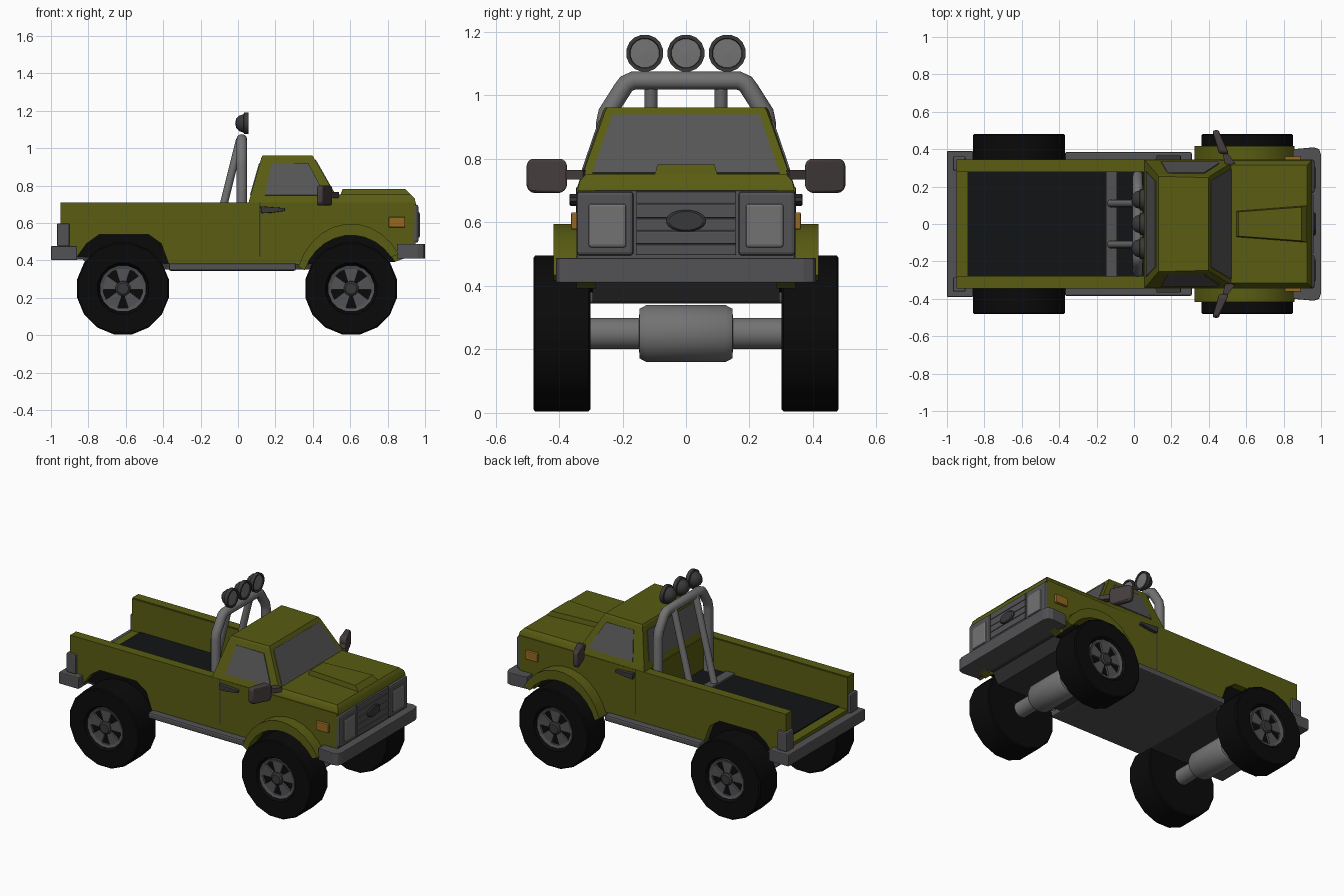
import bpy, bmesh
from math import sin, cos, pi, radians
from mathutils import Vector

if "Cube" in bpy.data.objects:
    bpy.data.objects.remove(bpy.data.objects["Cube"])


def mat(name, *rgb):
    m = bpy.data.materials.new(name)
    m.diffuse_color = (*rgb, 1)
    m.use_nodes = True
    m.node_tree.nodes["Principled BSDF"].inputs["Base Color"].default_value = m.diffuse_color
    return m


OLIVE = mat("olive_paint", 0.1, 0.108, 0.006)
BLACK = mat("black_rubber", 0.003, 0.003, 0.003)
FLOOR = mat("dark_liner", 0.006, 0.007, 0.008)
GREY = mat("grey_trim", 0.085, 0.085, 0.09)
DARK = mat("dark_grey_trim", 0.04, 0.04, 0.042)
STEEL = mat("steel", 0.17, 0.17, 0.17)
GLASS = mat("grey_glass", 0.09, 0.09, 0.092)
BROWN = mat("mirror_plastic", 0.06, 0.047, 0.047)
AMBER = mat("amber", 0.3, 0.14, 0.015)


def finish(name, bm, m, mirror=False, bevel=0, smooth=False):
    bmesh.ops.remove_doubles(bm, verts=bm.verts, dist=1e-5)
    bmesh.ops.recalc_face_normals(bm, faces=bm.faces)
    me = bpy.data.meshes.new(name)
    bm.to_mesh(me)
    bm.free()
    ob = bpy.data.objects.new(name, me)
    bpy.context.collection.objects.link(ob)
    me.materials.append(m)
    if bevel:
        b = ob.modifiers.new("bevel", 'BEVEL')
        b.width, b.segments = bevel, 2
    if mirror:
        ob.modifiers.new("mirror", 'MIRROR').use_axis = (False, True, False)
    if smooth:
        bpy.context.view_layer.objects.active = ob
        ob.select_set(True)
        bpy.ops.object.shade_smooth_by_angle(angle=radians(40))
        ob.select_set(False)
    return ob


def loft(name, rings, m, caps=True, **kw):
    """Skin rings of equal point counts, capping both ends."""
    bm = bmesh.new()
    vs = [[bm.verts.new(p) for p in r] for r in rings]
    n = len(vs[0])
    for a, b in zip(vs, vs[1:]):
        for i in range(n):
            bm.faces.new((a[i], a[(i + 1) % n], b[(i + 1) % n], b[i]))
    if caps:
        bm.faces.new(vs[0])
        bm.faces.new(vs[-1])
    return finish(name, bm, m, **kw)


def prism(name, pts, axis, lo, hi, m, **kw):
    at = {'x': lambda p, h: (h, *p), 'y': lambda p, h: (p[0], h, p[1]), 'z': lambda p, h: (*p, h)}[axis]
    return loft(name, [[at(p, h) for p in pts] for h in (lo, hi)], m, **kw)


def box(name, x, y, z, m, **kw):
    return prism(name, [(x[0], y[0]), (x[1], y[0]), (x[1], y[1]), (x[0], y[1])], 'z', *z, m, **kw)


def lathe(name, prof, c, axis, m, seg=16, squash=1, **kw):
    """Revolve (radius, height) pairs about an axis through c."""
    rings = []
    for r, h in prof:
        ring = []
        for i in range(seg):
            a = 2 * pi * (i + 0.5) / seg
            u, v = max(r, 1e-7) * cos(a), max(r, 1e-7) * sin(a) * squash
            ring.append(Vector(c) + Vector((u, h, v) if axis == 'y' else (h, u, v)))
        rings.append(ring)
    return loft(name, rings, m, caps=False, **kw)


def tube(name, pts, r, mirror=False):
    cu = bpy.data.curves.new(name, 'CURVE')
    cu.dimensions, cu.bevel_depth, cu.bevel_resolution = '3D', r, 4
    cu.use_fill_caps = True
    s = cu.splines.new('POLY')
    s.points.add(len(pts) - 1)
    for p, q in zip(s.points, pts):
        p.co = (*q, 1)
    tmp = bpy.data.objects.new(name + "_path", cu)
    bm = bmesh.new()
    bm.from_mesh(tmp.to_mesh())
    bpy.data.objects.remove(tmp)
    return finish(name, bm, STEEL, mirror=mirror, smooth=True)


def glass(name, pts, **kw):
    bm = bmesh.new()
    bm.faces.new([bm.verts.new(p) for p in pts])
    ob = finish(name, bm, GLASS, **kw)
    s = ob.modifiers.new("thickness", 'SOLIDIFY')
    s.thickness, s.offset = 0.006, 0


def arc(cx, cz, rx, rz, a0, a1, n=10):
    return [(cx + rx * cos(radians(a0 + (a1 - a0) * i / n)),
             cz + rz * sin(radians(a0 + (a1 - a0) * i / n))) for i in range(n + 1)]


# Body sides with wheel arch cutouts
FX, RX, WZ = 0.605, -0.615, 0.25
rear_arch = [(-0.86, 0.42), (-0.81, 0.49), (-0.74, 0.54), (-0.48, 0.54), (-0.41, 0.49), (-0.37, 0.38)]
front_arch = arc(FX, 0.25, 0.27, 0.285, 153, 30)
side = [(-0.95, 0.71), (-0.95, 0.42)] + rear_arch + front_arch + [(0.94, 0.43), (0.945, 0.71)]
prism("body_side", side, 'y', 0.285, 0.345, OLIVE, mirror=True)
box("bed_wall_inner", (-0.95, 0.06), (0.28, 0.287), (0.49, 0.705), OLIVE, mirror=True)
prism("rear_wheel_liner", rear_arch, 'y', 0.288, 0.3, BLACK, mirror=True)
prism("front_wheel_liner", front_arch, 'y', 0.288, 0.304, BLACK, mirror=True)
box("bed_base", (-0.95, 0.06), (-0.287, 0.287), (0.41, 0.5), OLIVE)
box("bed_floor", (-0.89, 0.06), (-0.279, 0.279), (0.495, 0.507), FLOOR)
box("body_core", (0.05, 0.93), (-0.3, 0.3), (0.54, 0.71), OLIVE)
box("engine_bay", (0.05, 0.93), (-0.287, 0.287), (0.42, 0.55), OLIVE)
prism("chassis", [(-0.95, 0.41), (-0.83, 0.405), (-0.77, 0.352), (0.78, 0.35), (0.83, 0.41), (0.96, 0.413),
                  (0.96, 0.46), (-0.95, 0.46)], 'y', -0.295, 0.295, DARK)
box("rocker_step", (-0.37, 0.31), (-0.385, 0.385), (0.345, 0.385), GREY, bevel=0.01)
prism("front_fender", arc(FX, 0.25, 0.30, 0.347, 160, 32) + arc(FX, 0.25, 0.265, 0.285, 36, 160),
      'y', 0.335, 0.418, OLIVE, mirror=True, smooth=True)


# Hood, scoop and cab
def rect(x0, x1, y0, y1, z):
    return [(x0, -y0, z), (x1, -y1, z), (x1, y1, z), (x0, y0, z)]


loft("hood", [rect(0.5, 0.952, 0.342, 0.342, 0.7), rect(0.515, 0.945, 0.335, 0.335, 0.73),
              rect(0.515, 0.925, 0.315, 0.315, 0.752)], OLIVE, smooth=True)
loft("hood_scoop", [rect(0.545, 0.93, 0.07, 0.1, 0.745), rect(0.56, 0.895, 0.065, 0.09, 0.782)], OLIVE)
loft("cab", [rect(0.055, 0.545, 0.345, 0.342, 0.705), rect(0.125, 0.405, 0.262, 0.255, 0.95),
             rect(0.132, 0.398, 0.255, 0.248, 0.962)], OLIVE)


def cab_y(z):
    return 0.345 - (z - 0.705) * 0.342 + 0.001


glass("side_window", [(x, cab_y(z), z) for x, z in [(0.145, 0.748), (0.18, 0.92), (0.375, 0.92), (0.455, 0.77),
                                                   (0.45, 0.748)]], mirror=True)
glass("windscreen", [(0.546 - (z - 0.705) * 0.571, y, z) for y, z in
                     [(-0.295, 0.755), (0.295, 0.755), (0.232, 0.938), (-0.232, 0.938)]])
glass("rear_window", [(0.054 + (z - 0.705) * 0.286, y, z) for y, z in
                      [(-0.28, 0.75), (0.28, 0.75), (0.23, 0.92), (-0.23, 0.92)]])
box("door_seam", (0.113, 0.119), (0.34, 0.3465), (0.42, 0.71), DARK, mirror=True)
prism("door_handle", [(0.12, 0.69), (0.125, 0.652), (0.18, 0.655), (0.25, 0.665), (0.25, 0.68)],
      'y', 0.34, 0.367, DARK, mirror=True, bevel=0.004)

# Door mirrors: rounded heads swept back from the arm
head = [(0.505, 0.375), (0.455, 0.375), (0.42, 0.5), (0.452, 0.503)]
loft("mirror_head", [[(x, y + (0.44 - y) * s, z) for x, y in head] for z, s in
                     [(0.693, 0.25), (0.71, 0), (0.785, 0), (0.8, 0.2)]], BROWN, mirror=True, bevel=0.008, smooth=True)
prism("mirror_arm", [(0.47, 0.39), (0.5, 0.38), (0.54, 0.325), (0.49, 0.31)], 'z', 0.735, 0.765, BROWN, mirror=True)

# Front panel, lamps and bumpers
box("front_panel", (0.9, 0.95), (-0.343, 0.343), (0.48, 0.7), GREY, bevel=0.006)
for i, (z0, z1) in enumerate([(0.497, 0.53), (0.532, 0.572), (0.574, 0.612), (0.614, 0.657), (0.659, 0.697)]):
    box(f"grille_bar_{i}", (0.94, 0.96), (-0.158, 0.158), (z0, z1), GREY, bevel=0.003)
lathe("grille_oval", [(0, 0.95), (0.063, 0.95), (0.063, 0.966), (0.054, 0.972), (0, 0.972)], (0, 0, 0.605), 'x',
      DARK, seg=20, squash=0.55)
box("headlamp_frame", (0.93, 0.965), (0.165, 0.345), (0.495, 0.698), GREY, mirror=True, bevel=0.012)
box("headlamp_glass", (0.95, 0.972), (0.187, 0.308), (0.52, 0.66), STEEL, mirror=True, bevel=0.01)
box("side_indicator", (0.805, 0.893), (0.335, 0.362), (0.577, 0.632), AMBER, mirror=True, bevel=0.005)
prism("front_bumper", [(0.85, -0.4), (0.96, -0.41), (0.99, -0.4), (1.0, -0.37), (1.0, 0.37), (0.99, 0.4), (0.96, 0.41),
                       (0.85, 0.4)], 'z', 0.41, 0.488, GREY, bevel=0.004)
box("rear_bumper", (-1.0, -0.86), (-0.39, 0.39), (0.402, 0.477), GREY, bevel=0.006)
box("tail_lamp", (-0.968, -0.9), (0.285, 0.362), (0.475, 0.598), GREY, mirror=True, bevel=0.008)

# Roll bar with three spotlights
half = [(0.02, 0.255, 0.5), (0.02, 0.255, 0.91), (0.02, 0.248, 0.945), (0.02, 0.2, 1.02), (0.02, 0.188, 1.037),
        (0.02, 0.165, 1.047)]
tube("roll_bar", half + [(x, -y, z) for x, y, z in reversed(half)], 0.029)
tube("roll_bar_brace", [(0.01, 0.11, 1.045), (-0.125, 0.11, 0.505)], 0.021, mirror=True)
box("brace_plate", (-0.15, -0.09), (-0.28, 0.28), (0.5, 0.52), GREY)
for i in (-1, 0, 1):
    c = (0, 0.13 * i, 1.133)
    lathe(f"spotlight_{i + 2}", [(0, -0.015), (0.025, -0.01), (0.043, 0.008), (0.05, 0.03), (0.059, 0.032), (0.059, 0.056),
                                 (0.048, 0.056), (0.046, 0.05), (0, 0.05)], c, 'x', DARK, smooth=True)
    lathe(f"spotlight_lens_{i + 2}", [(0, 0.045), (0.046, 0.045), (0.046, 0.051), (0, 0.053)], c, 'x', STEEL)

# Wheels and axles
for end, x in (("front", FX), ("rear", RX)):
    c = (x, 0.391, WZ)
    lathe(f"{end}_tyre", [(0, -0.09), (0.243, -0.09), (0.25, -0.084), (0.25, 0.084), (0.243, 0.09), (0.14, 0.09),
                          (0.125, 0.06), (0, 0.06)], c, 'y', BLACK, mirror=True, smooth=True)
    lathe(f"{end}_rim", [(0.107, 0.055), (0.107, 0.073), (0.126, 0.08), (0.126, 0.055)], c, 'y', GREY, mirror=True)
    lathe(f"{end}_hub", [(0, 0.05), (0.042, 0.05), (0.04, 0.08), (0.03, 0.087), (0, 0.087)], c, 'y', DARK, seg=12,
          mirror=True)
    for k in range(5):
        a = pi / 2 + k * 2 * pi / 5
        pts = [(x + r * cos(a) - w * sin(a), WZ + r * sin(a) + w * cos(a))
               for r, w in [(0.03, -0.016), (0.113, -0.042), (0.113, 0.042), (0.03, 0.016)]]
        prism(f"{end}_spoke_{k}", pts, 'y', 0.448, 0.464, GREY, mirror=True)
    lathe(f"{end}_axle", [(0, -0.31), (0.05, -0.31), (0.05, -0.148), (0.08, -0.146), (0.091, -0.125), (0.091, 0.125),
                          (0.08, 0.146), (0.05, 0.148), (0.05, 0.31), (0, 0.31)], (x, 0, 0.25), 'y', STEEL, smooth=True)
